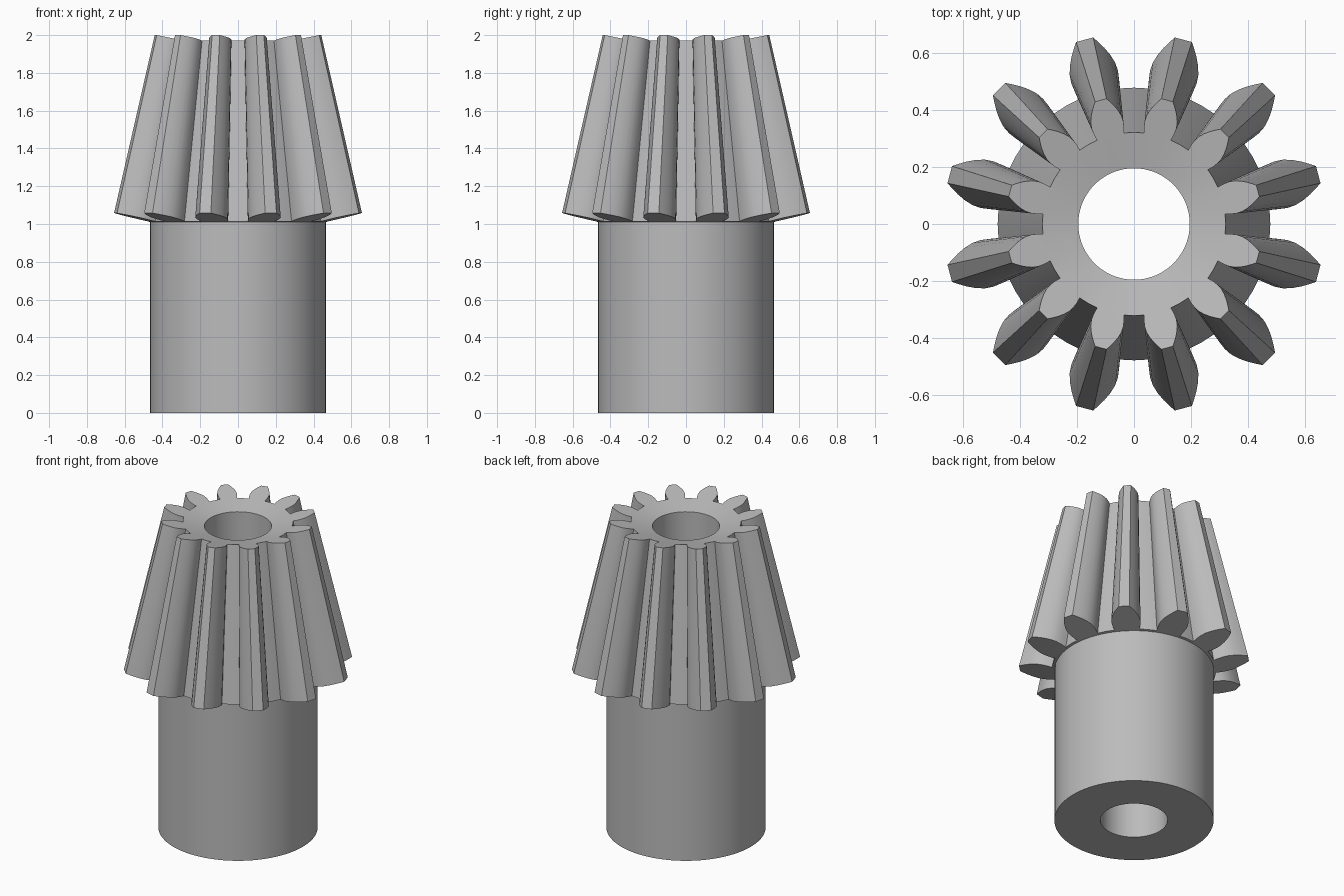
import bpy, bmesh
from math import radians, sin, cos, atan2, hypot

cube = bpy.data.objects.get("Cube")
if cube:
    bpy.data.objects.remove(cube, do_unlink=True)

TEETH = 12
PITCH = radians(360 / TEETH)
BORE, SHAFT, ROOT, TIP = 0.196, 0.465, 0.474, 0.672
TAPER = 0.672        # small end of the gear relative to the large end
SLOPE = 0.23         # both gear ends are shallow cones
# Half of a tooth section at the large end: distance out, half width
FLANK = [(ROOT, 0.073), (0.505, 0.081), (0.535, 0.085), (0.565, 0.083),
         (0.595, 0.074), (0.625, 0.06), (0.65, 0.045), (0.671, 0.031)]

steel = bpy.data.materials.new("grey steel")
steel.use_nodes = True
GREY = (0.5, 0.5, 0.5, 1)
steel.diffuse_color = GREY
steel.node_tree.nodes["Principled BSDF"].inputs["Base Color"].default_value = GREY


def low_z(r):
    return 1.058 - SLOPE * (TIP - r)


def high_z(r):
    return 2.0 - SLOPE * (TIP * TAPER - r)


def finish(bm, name):
    bmesh.ops.recalc_face_normals(bm, faces=bm.faces)
    mesh = bpy.data.meshes.new(name)
    bm.to_mesh(mesh)
    bm.free()
    mesh.materials.append(steel)
    obj = bpy.data.objects.new(name, mesh)
    bpy.context.collection.objects.link(obj)
    bpy.ops.object.select_all(action='DESELECT')
    obj.select_set(True)
    bpy.context.view_layer.objects.active = obj
    bpy.ops.object.shade_smooth_by_angle(angle=radians(25))


# Shared ring angles: five across each tooth, one in each gap
half = atan2(FLANK[0][1], ROOT)
angles = [(t + 0.5) * PITCH + a for t in range(TEETH)
          for a in (-half, -half / 2, 0, half / 2, half, PITCH / 2)]
N = len(angles)


def ring(bm, r, z):
    return [bm.verts.new((r * cos(a), r * sin(a), z)) for a in angles]


def bridge(bm, a, b, skip=lambda i: False):
    for i in range(N):
        if not skip(i):
            j = (i + 1) % N
            bm.faces.new((a[i], a[j], b[j], b[i]))


# Hollow shaft
bm = bmesh.new()
rings = [ring(bm, r, z) for r, z in ((BORE, 0), (SHAFT, 0),
                                     (SHAFT, low_z(SHAFT)), (BORE, low_z(BORE)))]
for k in range(4):
    bridge(bm, rings[k], rings[(k + 1) % 4])
finish(bm, "shaft")

# Tapered gear head: hub rings first, with openings where the teeth stand
bm = bmesh.new()
root_r = hypot(*FLANK[0])
low_bore = ring(bm, BORE, low_z(BORE))
low_root = ring(bm, root_r, low_z(root_r))
high_root = ring(bm, root_r * TAPER, high_z(root_r * TAPER))
high_bore = ring(bm, BORE, high_z(BORE))
bridge(bm, low_bore, low_root)
bridge(bm, low_root, high_root, skip=lambda i: i % 6 < 4)
bridge(bm, high_root, high_bore)
bridge(bm, high_bore, low_bore)

# Teeth lofted from the large end to the small end
outline = [(d, -w) for d, w in FLANK[1:]] + [(d, w) for d, w in reversed(FLANK[1:])]
for t in range(TEETH):
    mid = (t + 0.5) * PITCH

    def section(scale, height, root):
        pts = []
        for d, w in outline:
            r, a = hypot(d, w) * scale, mid + atan2(w, d)
            pts.append(bm.verts.new((r * cos(a), r * sin(a), height(r))))
        base = root[6 * t:6 * t + 5]
        bm.faces.new(base + pts[::-1])
        return [base[0]] + pts + [base[4]]

    low = section(1, low_z, low_root)
    high = section(TAPER, high_z, high_root)
    for i in range(len(low) - 1):
        bm.faces.new((low[i], low[i + 1], high[i + 1], high[i]))
finish(bm, "gear_head")
